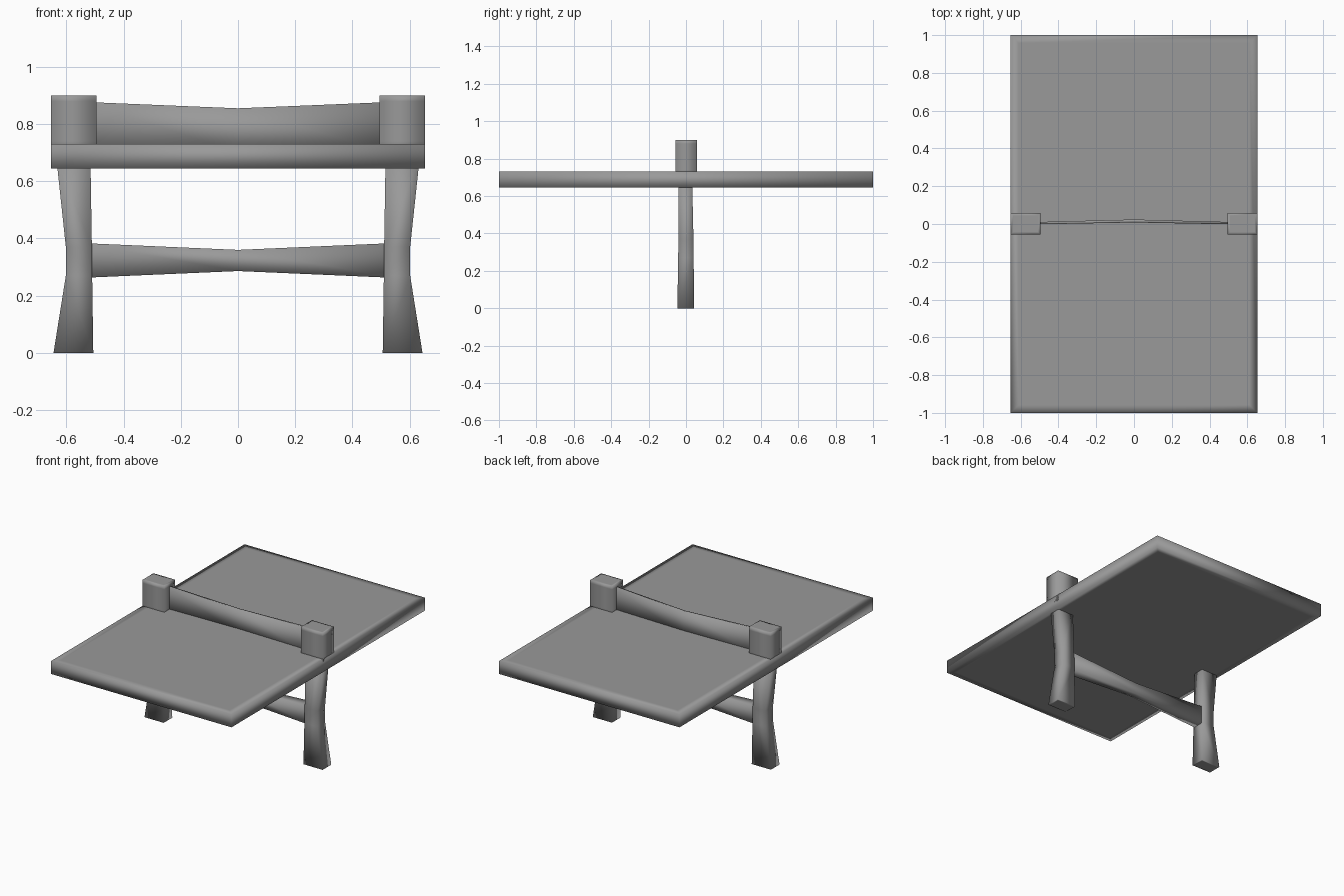
import bpy, bmesh

if "Cube" in bpy.data.objects:
    bpy.data.objects.remove(bpy.data.objects["Cube"])

# Dark grey finish shared by all parts
grey = bpy.data.materials.new("dark_grey")
grey.diffuse_color = (0.32, 0.32, 0.32, 1)
grey.use_nodes = True
grey.node_tree.nodes["Principled BSDF"].inputs["Base Color"].default_value = grey.diffuse_color


def loft(name, axis, sections, mirror=False, inset=0.0):
    """Rectangular sections (t, a0, a1, b0, b1) joined along the x or z axis."""
    bm = bmesh.new()
    rings = []
    for t, a0, a1, b0, b1 in sections:
        corners = [(a0, b0), (a1, b0), (a1, b1), (a0, b1)]
        rings.append([bm.verts.new((t, a, b) if axis == 'x' else (a, b, t))
                      for a, b in corners])
    for r, s in zip(rings, rings[1:]):
        for i in range(4):
            j = (i + 1) % 4
            bm.faces.new((r[i], r[j], s[j], s[i]))
    caps = [bm.faces.new(rings[0][::-1]), bm.faces.new(rings[-1])]
    bmesh.ops.recalc_face_normals(bm, faces=bm.faces)
    if inset:  # keeps the shading flat in the middle of the caps
        bmesh.ops.inset_individual(bm, faces=caps, thickness=inset)
    for face in bm.faces:
        face.smooth = True
    mesh = bpy.data.meshes.new(name)
    bm.to_mesh(mesh)
    bm.free()
    mesh.materials.append(grey)
    obj = bpy.data.objects.new(name, mesh)
    bpy.context.collection.objects.link(obj)
    if mirror:
        obj.modifiers.new("other_side", 'MIRROR').use_mirror_merge = False
    return obj


# Table slab
loft("table_top", 'z', [(0.645, -0.653, 0.653, -1, 1),
                        (0.73, -0.653, 0.653, -1, 1)], inset=0.06)

# Net posts standing on the slab
loft("net_post", 'z', [(0.69, 0.495, 0.653, -0.056, 0.058),
                       (0.74, 0.495, 0.653, -0.056, 0.058),
                       (0.88, 0.495, 0.653, -0.056, 0.058),
                       (0.90, 0.495, 0.653, -0.056, 0.058)], mirror=True, inset=0.02)

# Sagging net, bowed slightly toward the back
loft("net", 'x', [(-0.53, -0.002, 0.010, 0.70, 0.877),
                  (0.0, 0.008, 0.024, 0.70, 0.855),
                  (0.53, -0.002, 0.010, 0.70, 0.877)])

# Legs pinched where the stretcher meets them
loft("leg", 'z', [(0.0, 0.506, 0.645, -0.046, 0.043),
                  (0.27, 0.510, 0.602, -0.042, 0.041),
                  (0.37, 0.511, 0.602, -0.040, 0.040),
                  (0.68, 0.516, 0.635, -0.040, 0.033)], mirror=True, inset=0.015)

# Stretcher narrowing at the middle
loft("stretcher", 'x', [(-0.55, -0.035, 0.035, 0.262, 0.384),
                        (0.0, -0.024, 0.024, 0.286, 0.36),
                        (0.55, -0.035, 0.035, 0.262, 0.384)])
